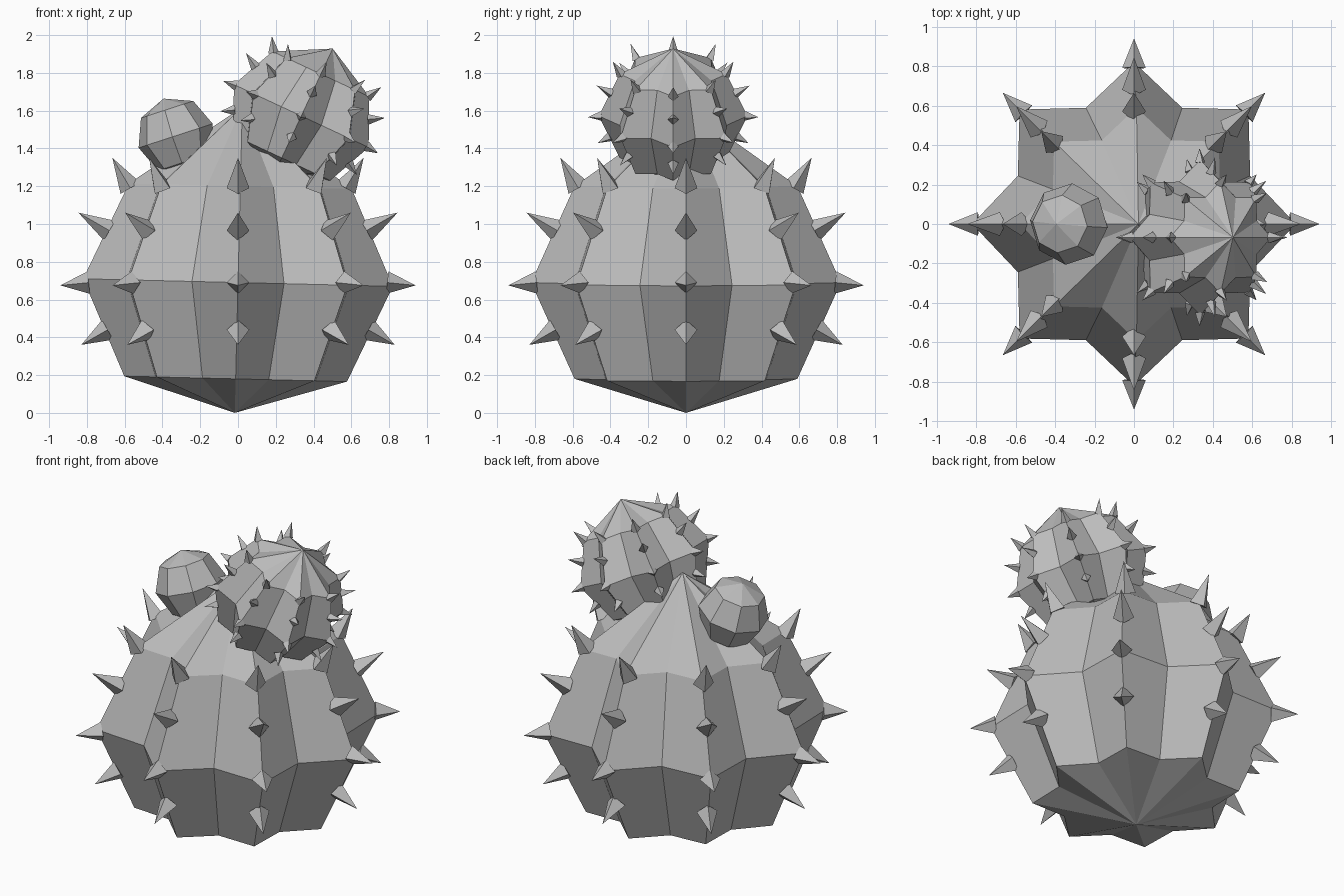
import bpy, bmesh
from math import sin, cos, pi, radians
from mathutils import Matrix, Vector

cube = bpy.data.objects.get("Cube")
if cube:
    bpy.data.objects.remove(cube, do_unlink=True)

grey = bpy.data.materials.new("plain_grey")
grey.use_nodes = True
grey.diffuse_color = (0.5, 0.5, 0.5, 1)
grey.node_tree.nodes["Principled BSDF"].inputs["Base Color"].default_value = (0.5, 0.5, 0.5, 1)


def finish(name, bm, matrix):
    """Turn a bmesh into a flat shaded object placed by a matrix."""
    bmesh.ops.recalc_face_normals(bm, faces=bm.faces)
    mesh = bpy.data.meshes.new(name)
    bm.to_mesh(mesh)
    bm.free()
    mesh.transform(matrix)
    mesh.materials.append(grey)
    obj = bpy.data.objects.new(name, mesh)
    bpy.context.collection.objects.link(obj)
    return obj


def lathe(name, bottom, rings, top, segments, valley, matrix):
    """Closed body around z; every other column is pulled in by the valley ratio."""
    bm = bmesh.new()
    loops = []
    for radius, z in rings:
        loop = []
        for i in range(segments):
            r = radius * (valley if i % 2 else 1)
            a = 2 * pi * i / segments
            loop.append(bm.verts.new((r * cos(a), r * sin(a), z)))
        loops.append(loop)
    low, high = bm.verts.new((0, 0, bottom)), bm.verts.new((0, 0, top))
    for i in range(segments):
        j = (i + 1) % segments
        bm.faces.new((low, loops[0][j], loops[0][i]))
        for a, b in zip(loops, loops[1:]):
            bm.faces.new((a[i], a[j], b[j], b[i]))
        bm.faces.new((loops[-1][i], loops[-1][j], high))
    return finish(name, bm, matrix)


def spines(name, rows, half_width, ridges, matrix):
    """Four-sided thorns along each ridge, given as base and tip (radius, z)."""
    bm = bmesh.new()
    for k in range(ridges):
        turn = Matrix.Rotation(2 * pi * k / ridges, 3, 'Z')
        for (r0, z0), (r1, z1) in rows:
            base, tip = Vector((r0, 0, z0)), Vector((r1, 0, z1))
            side = Vector((0, half_width, 0))
            up = (tip - base).normalized().cross(side)
            corners = [bm.verts.new(turn @ (base + d)) for d in (side, up, -side, -up)]
            point = bm.verts.new(turn @ tip)
            bm.faces.new(corners)
            for i in range(4):
                bm.faces.new((corners[i], corners[(i + 1) % 4], point))
    return finish(name, bm, matrix)


# Shared ribbed profile and thorn rows, measured from the equator
MID = 0.69
RIBS = [(0.59, -0.51), (0.82, 0), (0.59, 0.51)]
THORNS = [((0.69, -0.25), (0.83, -0.33)),
          ((0.79, 0), (0.94, -0.015)),
          ((0.68, 0.275), (0.845, 0.37)),
          ((0.57, 0.50), (0.665, 0.66))]

# Main body, leaning very slightly
place = Matrix.Translation((0, 0, MID))
lathe("main_body", -MID, RIBS, 0.93, 16, 0.777, place @ Matrix.Rotation(radians(1.4), 4, 'Y'))
spines("main_spines", THORNS, 0.06, 8, place)

# Large tilted offshoot with the same ribs and thorns
place = (Matrix.Translation((0.335, -0.068, 1.572))
         @ Matrix.Rotation(radians(25), 4, 'Y') @ Matrix.Scale(0.48, 4))
lathe("large_offshoot", -0.72, RIBS, 0.82, 16, 0.777, place)
spines("large_offshoot_spines", THORNS, 0.06, 8, place)

# Small smooth-ribbed bud
R = 0.207
D = R * sin(pi / 4)
place = (Matrix.Translation((-0.33, 0, 1.467))
         @ Matrix.Rotation(radians(-18), 4, 'Y') @ Matrix.Rotation(radians(-5), 4, 'Z'))
lathe("small_bud", -R, [(D, -D), (R, 0), (D, D)], R, 8, 1, place)
